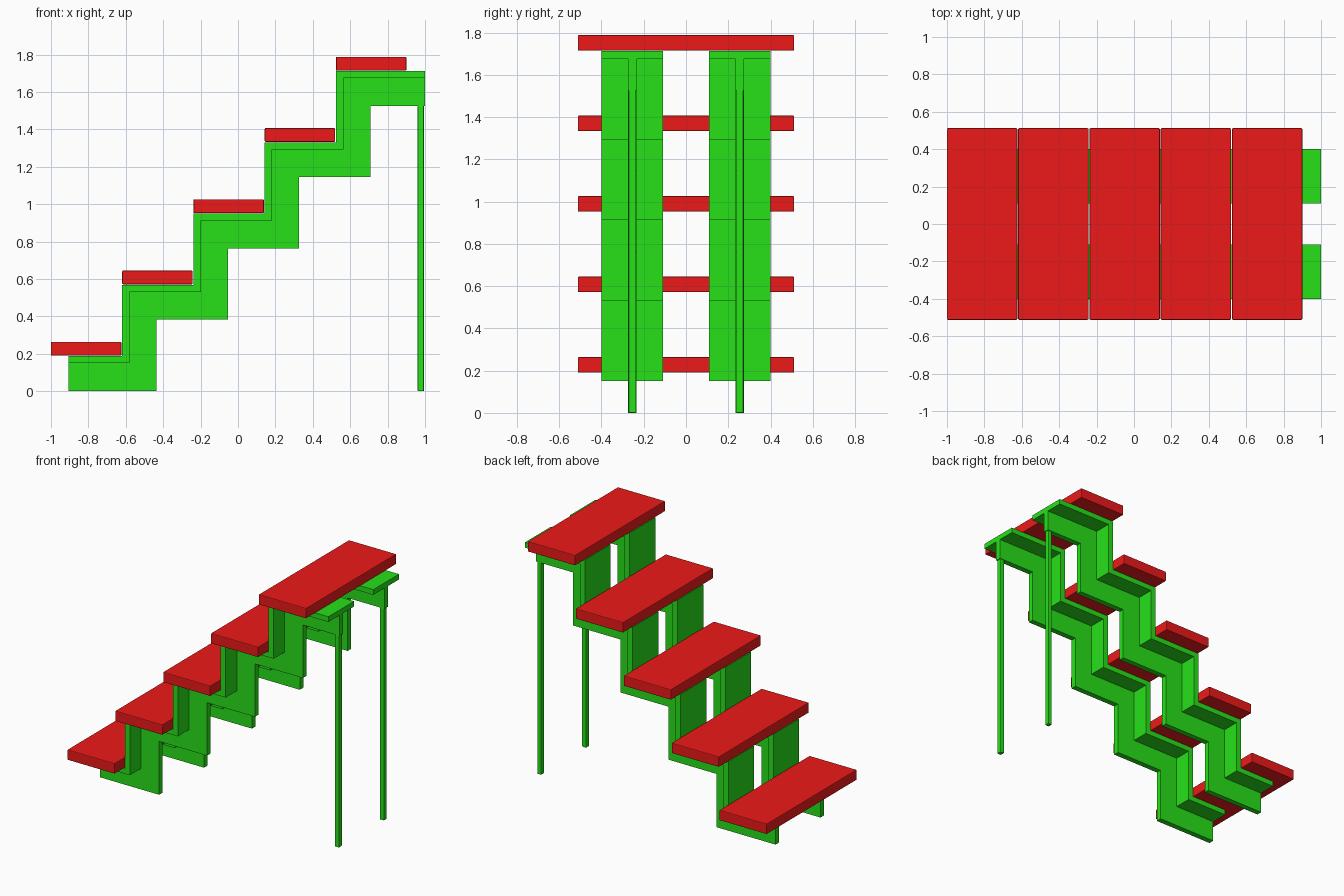
import bpy, bmesh

if "Cube" in bpy.data.objects:
    bpy.data.objects.remove(bpy.data.objects["Cube"])

STEP, COUNT, SIDE_Y = 0.381, 5, 0.255


def material(name, color):
    m = bpy.data.materials.new(name)
    m.diffuse_color = color
    m.use_nodes = True
    m.node_tree.nodes["Principled BSDF"].inputs["Base Color"].default_value = m.diffuse_color
    return m


RED = material("red_tread", (0.85, 0.01, 0.01, 1))
GREEN = material("green_steel", (0.02, 0.75, 0.01, 1))


def finish(name, bm, mat):
    bmesh.ops.recalc_face_normals(bm, faces=bm.faces)
    me = bpy.data.meshes.new(name)
    bm.to_mesh(me)
    bm.free()
    me.materials.append(mat)
    ob = bpy.data.objects.new(name, me)
    bpy.context.collection.objects.link(ob)
    return ob


def box(name, x0, x1, y0, y1, z0, z1, mat, bevel):
    bm = bmesh.new()
    bmesh.ops.create_cube(bm, size=1)
    for v in bm.verts:
        v.co.x = (x0 + x1) / 2 + v.co.x * (x1 - x0)
        v.co.y = (y0 + y1) / 2 + v.co.y * (y1 - y0)
        v.co.z = (z0 + z1) / 2 + v.co.z * (z1 - z0)
    ob = finish(name, bm, mat)
    mod = ob.modifiers.new("soft_edges", "BEVEL")
    mod.width, mod.segments = bevel, 2
    return ob


def extrude_profile(name, points, y0, y1, mat):
    bm = bmesh.new()
    face = bm.faces.new([bm.verts.new((x, y0, z)) for x, z in points])
    new = bmesh.ops.extrude_face_region(bm, geom=[face])["geom"]
    verts = [g for g in new if isinstance(g, bmesh.types.BMVert)]
    bmesh.ops.translate(bm, verts=verts, vec=(0, y1 - y0, 0))
    return finish(name, bm, mat)


def stair_line(start_x, corner_x, z, end_x):
    # zigzag of horizontal runs and vertical risers
    pts = [(start_x, z)]
    for i in range(COUNT - 1):
        x = corner_x + i * STEP
        pts += [(x, z + i * STEP), (x, z + (i + 1) * STEP)]
    return pts + [(end_x, z + (COUNT - 1) * STEP)]


upper = stair_line(-0.905, -0.619, 0.188, 1.0)
middle = stair_line(-0.905, -0.579, 0.150, 1.0)
lower = stair_line(-0.905, -0.435, 0.002, 1.0)
# the lowest web edge rests on the ground
lower[0], lower[1] = (-0.905, 0), (-0.435, 0)

# treads
for i in range(COUNT):
    x, z = -1 + i * STEP, 0.19 + i * STEP
    box(f"tread_{i + 1}", x, x + 0.376, -0.512, 0.512, z, z + 0.074, RED, 0.005)

# T-section stringers and rear support legs
for side, s in (("front", -1), ("back", 1)):
    y = s * SIDE_Y
    extrude_profile(f"{side}_stringer_flange", upper + middle[::-1], y - 0.146, y + 0.146, GREEN)
    extrude_profile(f"{side}_stringer_web", middle + lower[::-1], y - 0.02, y + 0.02, GREEN)
    box(f"{side}_leg", 0.961, 0.994, y - 0.017, y + 0.017, 0, 1.527, GREEN, 0.004)
